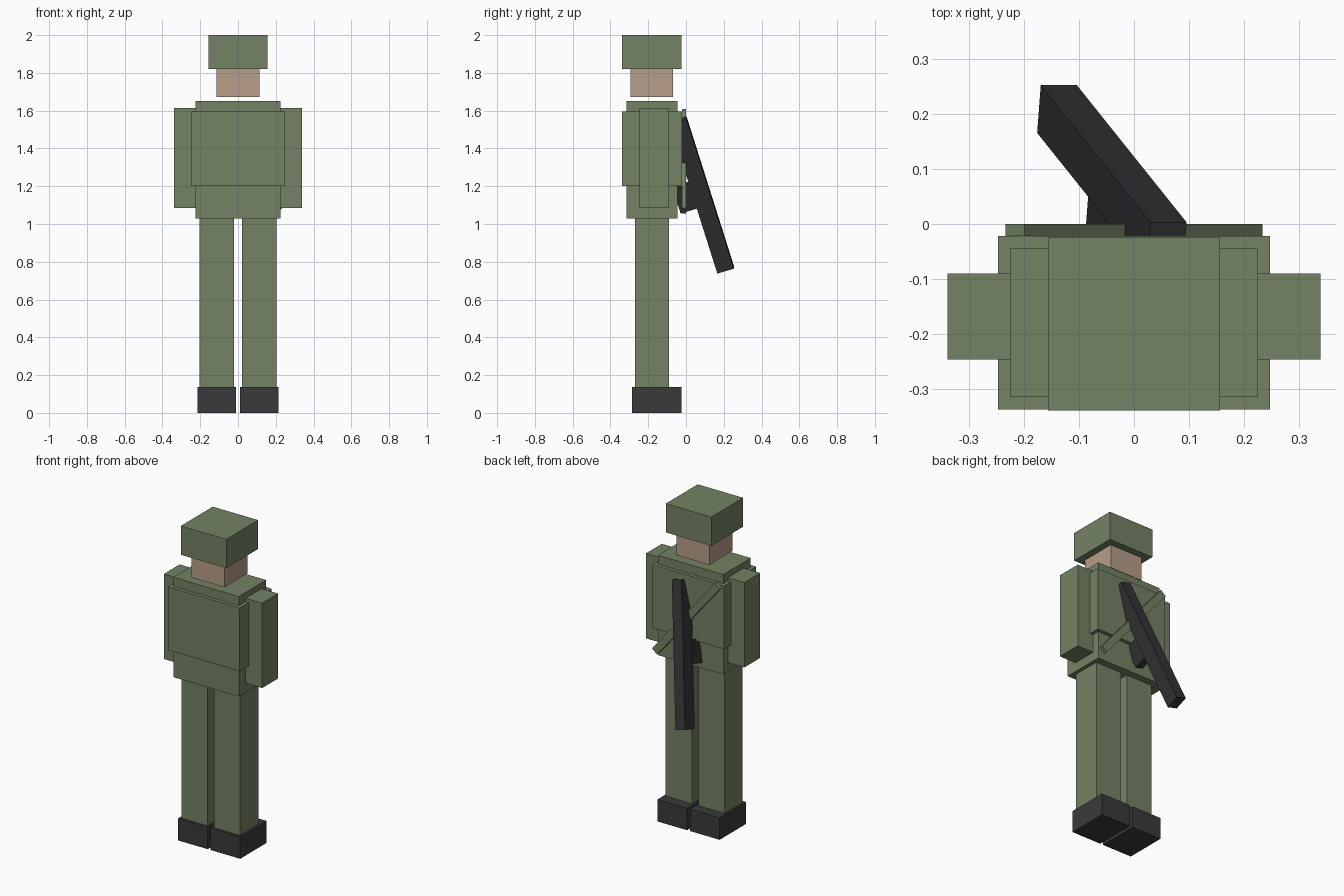
import bpy, bmesh
from mathutils import Matrix, Vector

if "Cube" in bpy.data.objects:
    bpy.data.objects.remove(bpy.data.objects["Cube"])


def material(name, r, g, b):
    m = bpy.data.materials.new(name)
    m.diffuse_color = (r, g, b, 1)
    m.use_nodes = True
    m.node_tree.nodes["Principled BSDF"].inputs["Base Color"].default_value = m.diffuse_color
    return m


OLIVE = material("olive_cloth", 0.174, 0.223, 0.127)
SKIN = material("skin", 0.479, 0.342, 0.255)
BOOT = material("boot_black", 0.043, 0.042, 0.042)
GUN = material("gun_black", 0.032, 0.032, 0.032)


def make_box(name, size, transform, mat):
    bm = bmesh.new()
    bmesh.ops.create_cube(bm, size=1, matrix=transform @ Matrix.Diagonal((*size, 1)))
    mesh = bpy.data.meshes.new(name)
    bm.to_mesh(mesh)
    bm.free()
    mesh.materials.append(mat)
    obj = bpy.data.objects.new(name, mesh)
    bpy.context.collection.objects.link(obj)
    return obj


def box(name, x, y, z, mat):
    """Upright box from (min, max) ranges."""
    lo, hi = Vector((x[0], y[0], z[0])), Vector((x[1], y[1], z[1]))
    return make_box(name, hi - lo, Matrix.Translation((lo + hi) / 2), mat)


# Head and body
box("helmet", (-0.157, 0.157), (-0.34, -0.025), (1.82, 2.0), OLIVE)
box("head", (-0.113, 0.113), (-0.295, -0.07), (1.672, 1.82), SKIN)
box("torso", (-0.226, 0.226), (-0.315, -0.045), (1.028, 1.652), OLIVE)
box("vest", (-0.248, 0.248), (-0.338, -0.022), (1.2, 1.595), OLIVE)

# Limbs, one per side
for side, s in (("left", -1), ("right", 1)):
    def span(a, b):
        return sorted((s * a, s * b))
    box(side + "_arm", span(0.226, 0.34), (-0.247, -0.09), (1.085, 1.615), OLIVE)
    box(side + "_leg", span(0.022, 0.203), (-0.27, -0.09), (0.137, 1.028), OLIVE)
    box(side + "_boot", span(0.01, 0.215), (-0.285, -0.025), (0, 0.137), BOOT)

# Diagonal sling across the back, high on the left side
make_box("sling", (0.045, 0.022, 0.682),
         Matrix.Translation((0, -0.011, 1.333)) @ Matrix.Rotation(-0.691, 4, 'Y'), OLIVE)

# Slanted rifle: local z runs along the barrel, local y points backwards
along = Vector((-0.2, 0.25, -0.79))
length = along.length
along.normalize()
across = Vector((0.79, 0, -0.2)).normalized()
back = along.cross(across).normalized()
corner = Vector((0.03, 0.003, 1.57))
frame = Matrix.Translation(corner) @ Matrix((across, back, along)).transposed().to_4x4()


def rifle_part(name, x, y, z):
    lo, hi = Vector((x[0], y[0], z[0])), Vector((x[1], y[1], z[1]))
    make_box(name, hi - lo, frame @ Matrix.Translation((lo + hi) / 2), GUN)


rifle_part("rifle_body", (0, 0.068), (0, 0.091), (0, length))
rifle_part("rifle_magazine", (0.007, 0.062), (0.088, 0.181), (0.343, 0.483))
